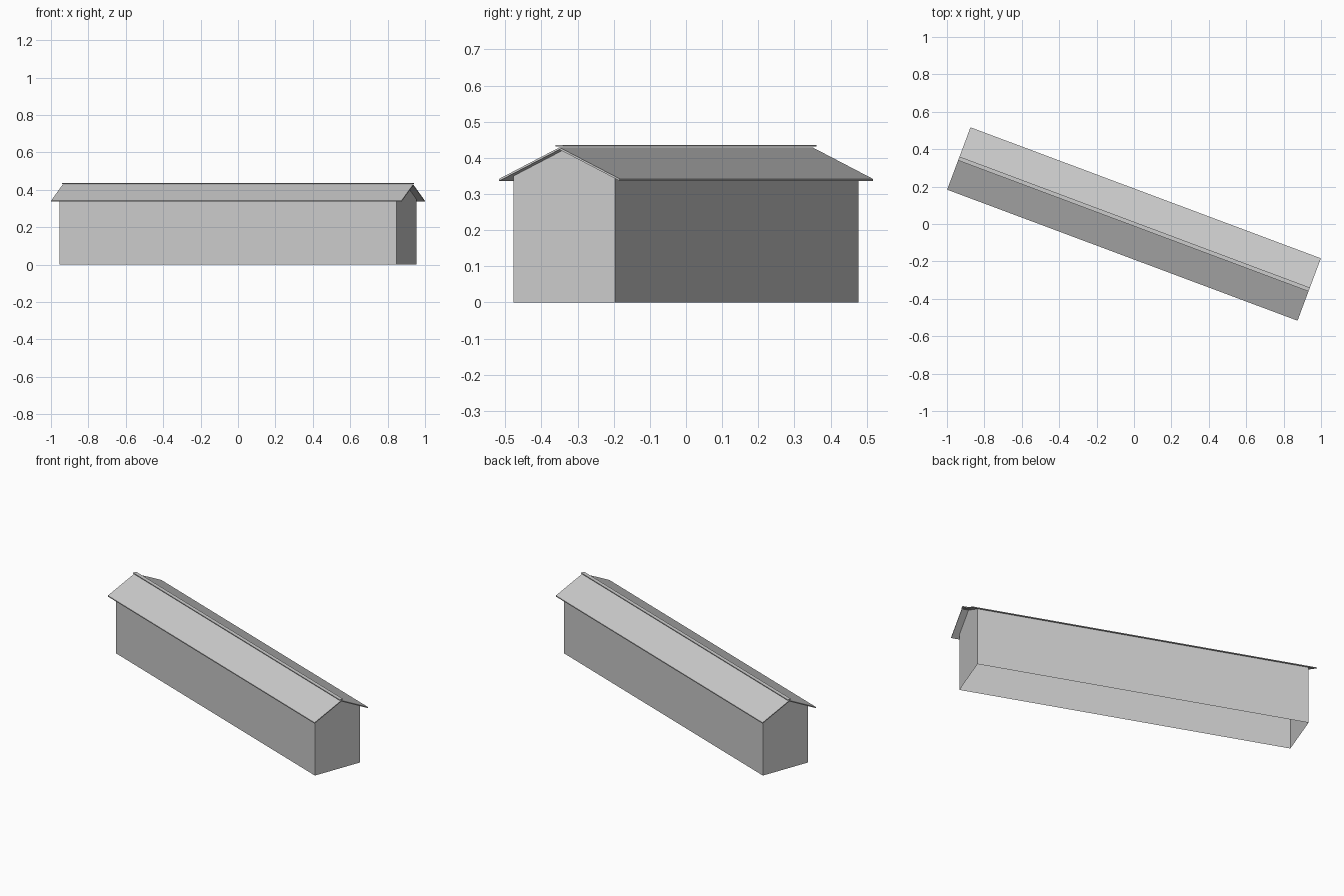
import bpy, bmesh, math
from mathutils import Matrix

cube = bpy.data.objects.get("Cube")
if cube:
    bpy.data.objects.remove(cube)

TURN = Matrix.Rotation(math.radians(-20.5), 4, 'Z')
WALL_LEN, WALL_HALF = 1.924, 0.15
ROOF_LEN, ROOF_HALF = 2.0, 0.178
EAVE, RIDGE, THICK = 0.342, 0.429, 0.006

grey = bpy.data.materials.new("light grey")
grey.use_nodes = True
colour = (0.6, 0.6, 0.6, 1)
grey.diffuse_color = colour
grey.node_tree.nodes["Principled BSDF"].inputs["Base Color"].default_value = colour


def extrude_profile(name, profile, length, open_bottom=False):
    """Sweep a (y, z) profile along the building, then turn it into place."""
    bm = bmesh.new()
    face = bm.faces.new([bm.verts.new((-length / 2, y, z)) for y, z in profile])
    swept = bmesh.ops.extrude_face_region(bm, geom=[face], use_keep_orig=True)
    moved = [v for v in swept["geom"] if isinstance(v, bmesh.types.BMVert)]
    bmesh.ops.translate(bm, verts=moved, vec=(length, 0, 0))
    bmesh.ops.recalc_face_normals(bm, faces=bm.faces)
    if open_bottom:
        floor = [f for f in bm.faces if f.normal.z < -0.9]
        bmesh.ops.delete(bm, geom=floor, context='FACES_ONLY')
    bm.transform(TURN)
    mesh = bpy.data.meshes.new(name)
    bm.to_mesh(mesh)
    bm.free()
    mesh.materials.append(grey)
    obj = bpy.data.objects.new(name, mesh)
    bpy.context.collection.objects.link(obj)
    return obj


# Walls with pointed gables, open underneath
slope = (RIDGE - EAVE) / ROOF_HALF
peak = RIDGE - THICK
shoulder = peak - slope * WALL_HALF
extrude_profile("walls", [(-WALL_HALF, 0), (WALL_HALF, 0), (WALL_HALF, shoulder),
                          (0, peak), (-WALL_HALF, shoulder)], WALL_LEN, True)

# Two thin overhanging roof slabs
for name, side in (("front_roof", -1), ("back_roof", 1)):
    extrude_profile(name, [(0, RIDGE), (side * ROOF_HALF, EAVE),
                           (side * ROOF_HALF, EAVE - THICK), (0, RIDGE - THICK)], ROOF_LEN)

# Flat strip just above the ridge
extrude_profile("ridge_cap", [(-0.011, 0.432), (0.011, 0.432),
                              (0.011, 0.436), (-0.011, 0.436)], ROOF_LEN)
